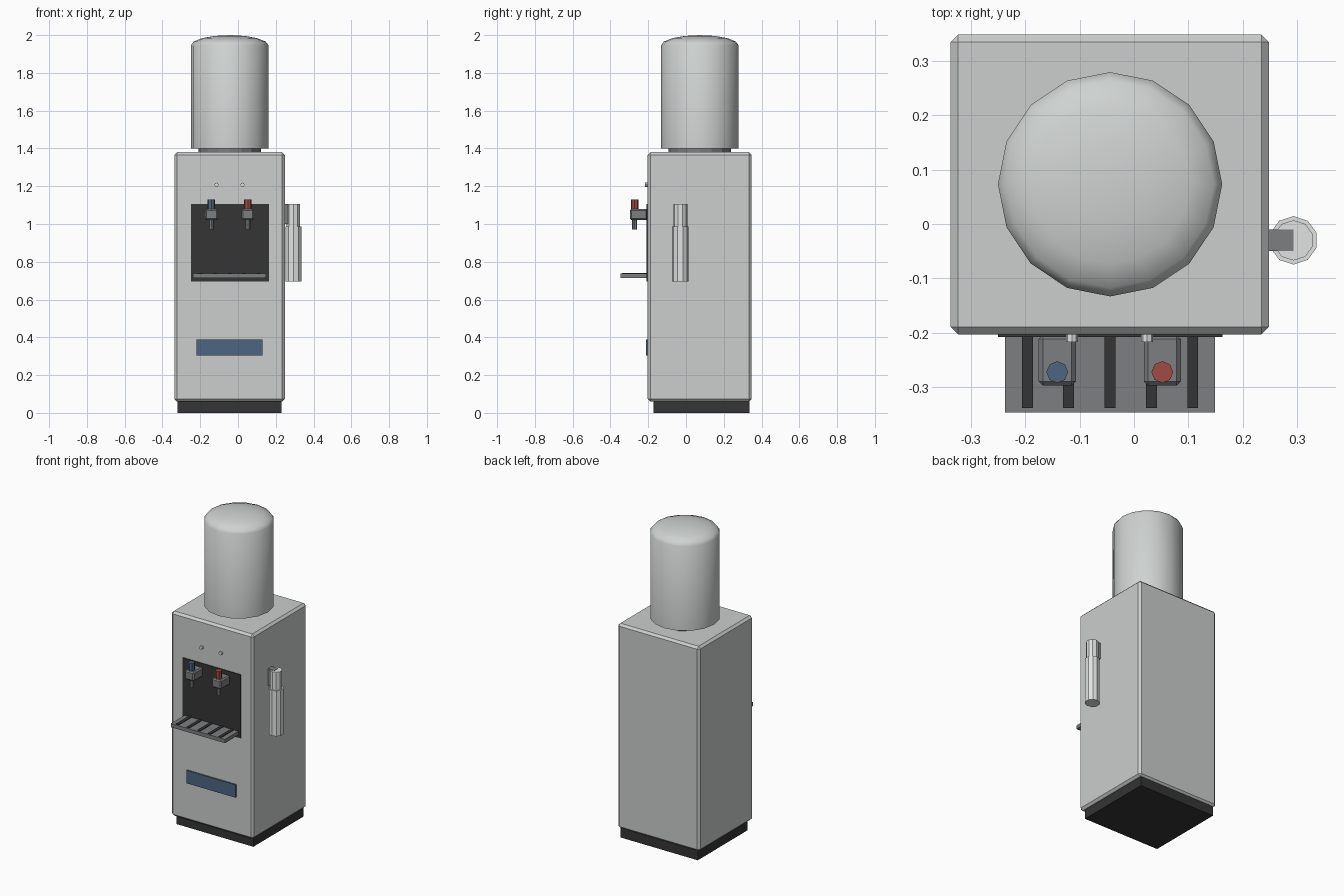
import bpy, math
from mathutils import Matrix

cube = bpy.data.objects.get("Cube")
if cube:
    bpy.data.objects.remove(cube, do_unlink=True)


def material(name, r, g, b):
    m = bpy.data.materials.new(name)
    m.use_nodes = True
    m.diffuse_color = (r, g, b, 1)
    m.node_tree.nodes["Principled BSDF"].inputs["Base Color"].default_value = (r, g, b, 1)
    return m


SHELL = material("light grey plastic", 0.60, 0.62, 0.61)
BOTTLE = material("pale bottle", 0.62, 0.65, 0.64)
WHITE = material("off white", 0.75, 0.77, 0.76)
METAL = material("mid grey", 0.20, 0.21, 0.22)
DARK = material("charcoal", 0.035, 0.035, 0.035)
BLUE = material("muted blue", 0.075, 0.13, 0.22)
RED = material("muted red", 0.35, 0.07, 0.06)

CX, CY = -0.044, 0.073   # cabinet axis
FRONT = -0.203           # cabinet front face


def finish(name, mat):
    ob = bpy.context.object
    ob.name = ob.data.name = name
    ob.data.materials.append(mat)
    return ob


def box(name, x, y, z, mat, bevel=0):
    """Box from (min, max) pairs, with an optional chamfer."""
    mid = [(a + b) / 2 for a, b in (x, y, z)]
    size = [b - a for a, b in (x, y, z)]
    bpy.ops.mesh.primitive_cube_add(size=1, location=mid)
    ob = finish(name, mat)
    ob.data.transform(Matrix.Diagonal((*size, 1)))
    if bevel:
        mod = ob.modifiers.new("chamfer", "BEVEL")
        mod.width, mod.segments = bevel, 1
    return ob


def rod(name, x, y, z, radius, sides, mat, along_y=False):
    """Upright rod with z = (min, max), or one along y with y = (min, max)."""
    lo, hi = y if along_y else z
    loc = (x, (lo + hi) / 2, z) if along_y else (x, y, (lo + hi) / 2)
    bpy.ops.mesh.primitive_cylinder_add(
        vertices=sides, radius=radius, depth=hi - lo, location=loc,
        rotation=(math.pi / 2 if along_y else 0, 0, 0))
    return finish(name, mat)


# Cabinet and plinth
box("cabinet", (-0.337, 0.248), (FRONT, 0.348), (0.06, 1.38), SHELL, 0.014)
box("plinth", (-0.32, 0.23), (-0.172, 0.337), (0, 0.062), DARK)

# Water bottle: neck, straight wall and shallow dome
rod("bottle_neck", CX, CY, (1.375, 1.405), 0.165, 16, METAL)
R, SIDES = 0.206, 16
profile = [(R, 1.40), (R, 1.945)]
profile += [(R * math.cos(math.radians(a)), 1.945 + 0.055 * math.sin(math.radians(a)))
            for a in (22.5, 45, 67.5)]
verts = [(r * math.cos(2 * math.pi * i / SIDES), r * math.sin(2 * math.pi * i / SIDES), z)
         for r, z in profile for i in range(SIDES)]
faces = [tuple(range(SIDES))[::-1]]
for ring in range(len(profile) - 1):
    for i in range(SIDES):
        a, b = ring * SIDES + i, ring * SIDES + (i + 1) % SIDES
        faces.append((a, b, b + SIDES, a + SIDES))
verts.append((0, 0, 2.0))
last = (len(profile) - 1) * SIDES
faces += [(last + i, last + (i + 1) % SIDES, len(verts) - 1) for i in range(SIDES)]
mesh = bpy.data.meshes.new("water_bottle")
mesh.from_pydata(verts, [], faces)
mesh.materials.append(BOTTLE)
bottle = bpy.data.objects.new("water_bottle", mesh)
bottle.location = (CX, CY, 0)
bpy.context.collection.objects.link(bottle)
bpy.ops.object.select_all(action="DESELECT")
bottle.select_set(True)
bpy.context.view_layer.objects.active = bottle
bpy.ops.object.shade_smooth_by_angle(angle=math.radians(40))

# Dispensing panel and lower label
box("dispenser_panel", (-0.25, 0.163), (-0.208, FRONT + 0.001), (0.695, 1.105), DARK)
box("front_label", (-0.22, 0.13), (-0.212, FRONT + 0.001), (0.305, 0.388), BLUE)

# Drip tray with dark slots
box("drip_tray", (-0.237, 0.149), (-0.346, FRONT), (0.713, 0.737), METAL)
for i in range(5):
    x = CX + (i - 2) * 0.076
    box(f"tray_slot_{i + 1}", (x - 0.01, x + 0.01), (-0.338, -0.207), (0.735, 0.741), DARK)

# Taps and indicator lamps
for side, x, lamp_x, colour in (("right", -0.141, -0.114, BLUE), ("left", 0.052, 0.024, RED)):
    box(f"tap_body_{side}", (x - 0.034, x + 0.034), (-0.297, FRONT), (1.02, 1.08), METAL, 0.008)
    rod(f"tap_button_{side}", x, -0.272, (1.075, 1.13), 0.02, 8, colour)
    rod(f"tap_spout_{side}", x, -0.272, (0.97, 1.025), 0.013, 8, METAL)
    rod(f"lamp_{side}", lamp_x, (-0.217, FRONT + 0.002), 1.208, 0.011, 8, WHITE, True)

# Cup dispenser on the left side
rod("cup_holder", 0.293, -0.03, (0.695, 0.988), 0.0445, 10, WHITE)
rod("cup_stack", 0.293, -0.03, (0.98, 1.105), 0.037, 10, WHITE)
box("cup_bracket", (0.245, 0.293), (-0.05, -0.01), (1.0, 1.107), METAL)
